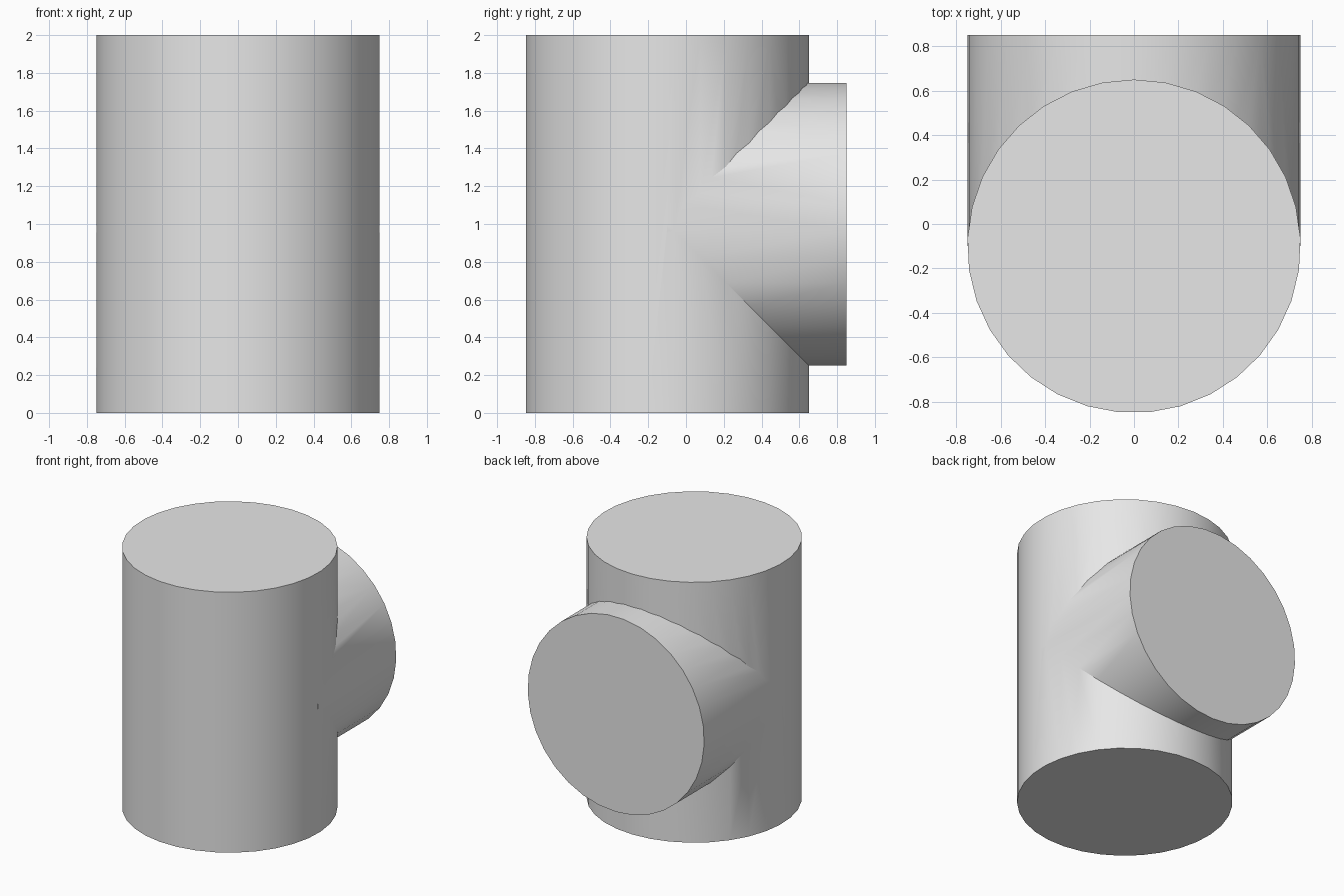
import bpy
import math

RADIUS = 0.75
SIDES = 33
AXIS_Y = -0.1

default_cube = bpy.data.objects.get("Cube")
if default_cube:
    bpy.data.objects.remove(default_cube, do_unlink=True)

grey = bpy.data.materials.new("plain grey")
grey.use_nodes = True
colour = (0.8, 0.8, 0.8, 1.0)
grey.diffuse_color = colour
grey.node_tree.nodes["Principled BSDF"].inputs["Base Color"].default_value = colour


def cylinder(name, length, location, tilt=0.0):
    bpy.ops.mesh.primitive_cylinder_add(
        vertices=SIDES, radius=RADIUS, depth=length,
        location=location, rotation=(tilt, 0, 0))
    obj = bpy.context.object
    obj.name = name
    obj.data.materials.append(grey)
    return obj


# Horizontal branch, from the upright's axis out to the back
back_end = 0.85
branch = cylinder("branch_pipe", back_end - AXIS_Y,
                  (0, (back_end + AXIS_Y) / 2, 1), -math.pi / 2)

# Upright pipe
tee = cylinder("tee_pipe", 2, (0, AXIS_Y, 1))

# Weld both pipes into one tee
weld = tee.modifiers.new("weld branch", "BOOLEAN")
weld.operation = "UNION"
weld.solver = "EXACT"
weld.object = branch
bpy.ops.object.modifier_apply(modifier=weld.name)
bpy.data.objects.remove(branch, do_unlink=True)

# Smooth walls, sharp rims and seam
bpy.ops.object.shade_smooth_by_angle(angle=math.radians(30))
